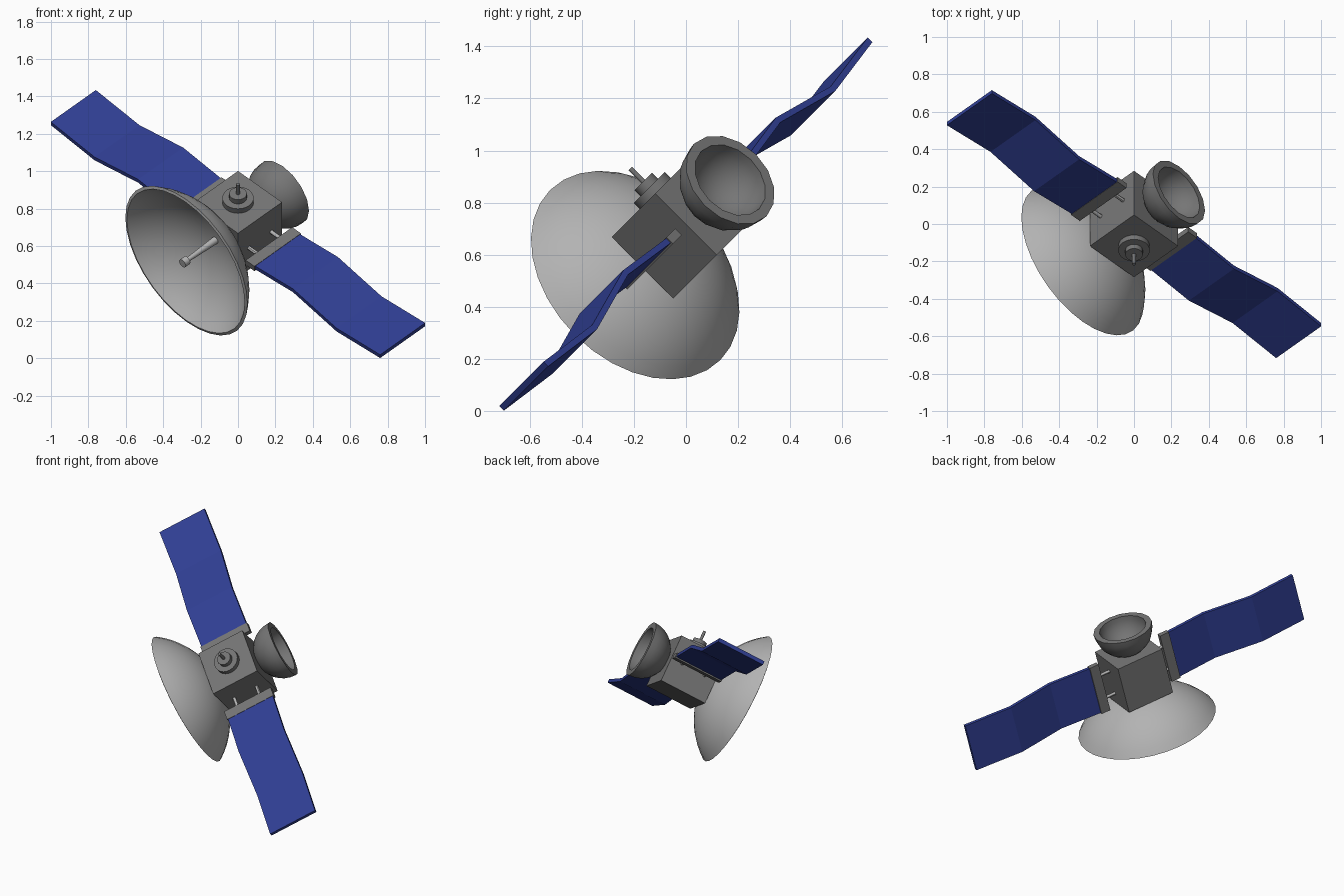
import bpy, bmesh, math
from mathutils import Matrix, Vector

cube = bpy.data.objects.get("Cube")
if cube:
    bpy.data.objects.remove(cube, do_unlink=True)

# Local frame: x = dish/nozzle axis, y = panel axis, z = antenna axis; then tilted as a whole
TILT = (Matrix.Translation((0, 0, 0.717))
        @ Matrix.Rotation(math.radians(45), 4, 'X')
        @ Matrix.Rotation(math.radians(45), 4, 'Z'))
ALONG_X = Matrix.Rotation(math.radians(90), 4, 'Y')
ALONG_Y = Matrix.Rotation(math.radians(-90), 4, 'X')
ALONG_Z = Matrix.Identity(4)


def material(name, colour):
    m = bpy.data.materials.new(name)
    m.use_nodes = True
    m.diffuse_color = (*colour, 1)
    for node in m.node_tree.nodes:
        if node.type == 'BSDF_PRINCIPLED':
            node.inputs["Base Color"].default_value = (*colour, 1)
    return m


GREY = material("mid grey", (0.18, 0.18, 0.18))
LIGHT = material("light grey", (0.45, 0.45, 0.45))
BLUE = material("panel blue", (0.03, 0.05, 0.30))


def finish(name, bm, mat, mirror="", smooth=False):
    bmesh.ops.recalc_face_normals(bm, faces=bm.faces)
    mesh = bpy.data.meshes.new(name)
    bm.to_mesh(mesh)
    bm.free()
    mesh.materials.append(mat)
    ob = bpy.data.objects.new(name, mesh)
    bpy.context.collection.objects.link(ob)
    ob.matrix_world = TILT
    if mirror:
        mod = ob.modifiers.new("Mirror", 'MIRROR')
        mod.use_axis = ["X" in mirror, "Y" in mirror, False]
        mod.use_mirror_merge = False
    if smooth:
        bpy.ops.object.select_all(action='DESELECT')
        ob.select_set(True)
        bpy.context.view_layer.objects.active = ob
        bpy.ops.object.shade_smooth_by_angle(angle=math.radians(30))
    return ob


def box(name, size, centre, mat, mirror=""):
    bm = bmesh.new()
    bmesh.ops.create_cube(bm, size=1, matrix=Matrix.Translation(centre) @ Matrix.Diagonal((*size, 1)))
    return finish(name, bm, mat, mirror)


def lathe(name, profile, axis, mat, steps, offset=(0, 0, 0), mirror=""):
    """Spin (radius, height) points around the axis."""
    bm = bmesh.new()
    verts = [bm.verts.new((r, 0, h)) for r, h in profile]
    edges = [bm.edges.new(pair) for pair in zip(verts, verts[1:])]
    bmesh.ops.spin(bm, geom=verts + edges, cent=(0, 0, 0), axis=(0, 0, 1),
                   angle=math.tau, steps=steps)
    bmesh.ops.remove_doubles(bm, verts=bm.verts, dist=0.0002)
    bm.transform(Matrix.Translation(offset) @ axis)
    return finish(name, bm, mat, mirror, smooth=True)


def cap_arc(radius, depth, rim, sign, count):
    """Spherical cap section from apex to rim; sign is the side the bowl opens to."""
    ball = (radius ** 2 + depth ** 2) / (2 * depth)
    full = math.atan2(radius, ball - depth)
    return [(ball * math.sin(full * i / count),
             rim - sign * depth + sign * ball * (1 - math.cos(full * i / count)))
            for i in range(count + 1)]


# Body
box("body", (0.333, 0.333, 0.333), (0, 0, 0), GREY)

# Dish and its feed probe
lathe("dish", cap_arc(0.462, 0.245, -0.39, -1, 10) + cap_arc(0.445, 0.225, -0.395, -1, 10)[::-1],
      ALONG_X, LIGHT, 32)
lathe("dish_feed", [(0, -0.15), (0.022, -0.15), (0.012, -0.385), (0.025, -0.385),
                    (0.025, -0.42), (0, -0.42)], ALONG_X, LIGHT, 16)

# Engine bowl
lathe("engine_bowl", cap_arc(0.197, 0.195, 0.34, 1, 8) + cap_arc(0.157, 0.155, 0.34, 1, 8)[::-1],
      ALONG_X, GREY, 16)

# Stepped antenna
lathe("antenna", [(0, 0.15), (0.084, 0.15), (0.084, 0.2), (0.047, 0.2), (0.047, 0.232),
                  (0.01, 0.232), (0.01, 0.303), (0, 0.303)], ALONG_Z, GREY, 24)

# Struts and brackets holding the panels
lathe("panel_struts", [(0, 0.16), (0.011, 0.16), (0.011, 0.24), (0, 0.24)],
      ALONG_Y, LIGHT, 12, offset=(0.085, 0, 0), mirror="XY")
box("panel_brackets", (0.352, 0.066, 0.036), (0, 0.267, 0), GREY, "Y")

# Folded solar panels
folds = [(0.27, 0.0), (0.585, 0.033), (0.915, -0.031), (1.245, 0.001)]
half = 0.0125
bm = bmesh.new()
rows = []
for y, z in folds:
    rows.append([bm.verts.new((x, y, z + dz))
                 for x, dz in ((-0.17, -half), (0.17, -half), (0.17, half), (-0.17, half))])
for a, b in zip(rows, rows[1:]):
    for i in range(4):
        j = (i + 1) % 4
        bm.faces.new((a[i], a[j], b[j], b[i]))
bm.faces.new(rows[0])
bm.faces.new(rows[-1])
finish("solar_panels", bm, BLUE, "Y")
